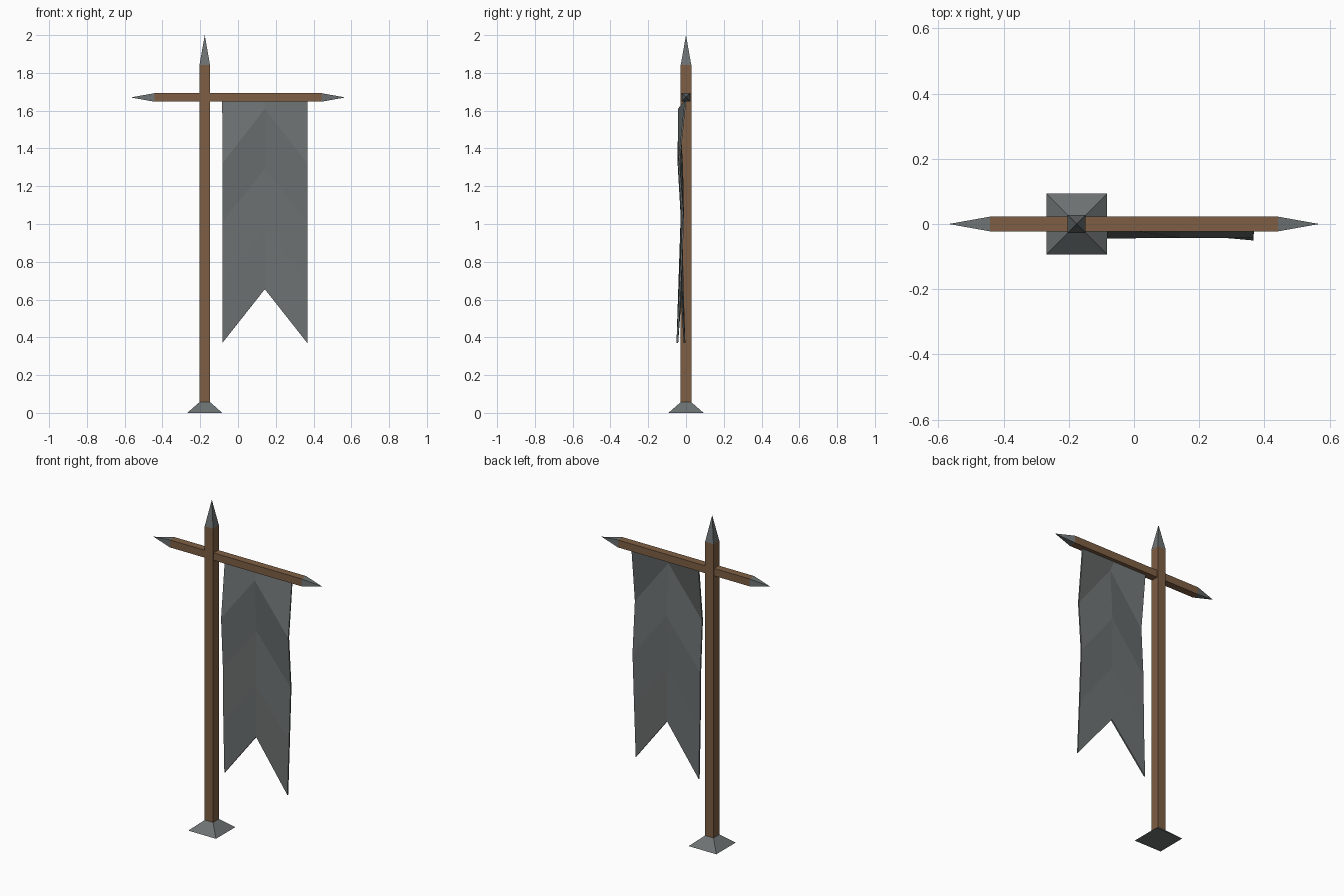
import bpy
import bmesh
from mathutils import Matrix, Vector
from math import pi

cube = bpy.data.objects.get("Cube")
if cube:
    bpy.data.objects.remove(cube, do_unlink=True)


def material(name, rgb):
    mat = bpy.data.materials.new(name)
    mat.use_nodes = True
    mat.diffuse_color = (*rgb, 1)
    bsdf = next(n for n in mat.node_tree.nodes if n.type == "BSDF_PRINCIPLED")
    bsdf.inputs["Base Color"].default_value = (*rgb, 1)
    return mat


wood = material("brown wood", (0.21, 0.113, 0.058))
iron = material("grey iron", (0.155, 0.17, 0.17))
cloth = material("grey cloth", (0.15, 0.163, 0.163))


def finish(name, bm, mat):
    mesh = bpy.data.meshes.new(name)
    bmesh.ops.recalc_face_normals(bm, faces=bm.faces)
    bm.to_mesh(mesh)
    bm.free()
    mesh.materials.append(mat)
    obj = bpy.data.objects.new(name, mesh)
    bpy.context.collection.objects.link(obj)
    return obj


def square_taper(name, start, end, half_start, half_end, mat, turn=None):
    """Four-sided bar or spike running from start to end along z, then turned."""
    bm = bmesh.new()
    rings = []
    for z, h in ((start, half_start), (end, half_end)):
        rings.append([bm.verts.new((x * h, y * h, z))
                      for x, y in ((-1, -1), (1, -1), (1, 1), (-1, 1))])
    for i in range(4):
        j = (i + 1) % 4
        bm.faces.new((rings[0][i], rings[0][j], rings[1][j], rings[1][i]))
    bm.faces.new(rings[0][::-1])
    bm.faces.new(rings[1])
    bmesh.ops.remove_doubles(bm, verts=bm.verts, dist=0.0001)
    if turn:
        bmesh.ops.transform(bm, matrix=turn, verts=bm.verts)
    return finish(name, bm, mat)


# Upright pole with flared foot and pointed finial
POLE_X, POLE_HALF = -0.176, 0.028
place = Matrix.Translation((POLE_X, 0, 0))
square_taper("base_foot", 0, 0.057, 0.093, POLE_HALF, iron, place)
square_taper("pole", 0.057, 1.842, POLE_HALF, POLE_HALF, wood, place)
square_taper("pole_tip", 1.842, 2, POLE_HALF, 0, iron, place)

# Crossbar with a spike on each end
BAR_Z, BAR_HALF, BAR_END = 1.67, 0.0225, 0.442
along_x = Matrix.Translation((0, 0, BAR_Z)) @ Matrix.Rotation(pi / 2, 4, "Y")
square_taper("crossbar", -BAR_END, BAR_END, BAR_HALF, BAR_HALF, wood, along_x)
for side, sign in (("left", 1), ("right", -1)):
    square_taper(f"crossbar_tip_{side}", sign * BAR_END, sign * 0.568,
                 BAR_HALF, 0, iron, along_x)

# Swallow-tailed banner: chevron folds, each row is (edge z, middle z, three depths)
folds = [
    (1.65, 1.65, (-0.004, -0.004, -0.004)),
    (1.32, 1.61, (-0.040, -0.038, -0.038)),
    (1.01, 1.295, (-0.022, -0.020, -0.015)),
    (0.69, 0.975, (-0.018, -0.026, -0.030)),
    (0.37, 0.655, (-0.008, -0.025, -0.046)),
]
bm = bmesh.new()
grid = [[bm.verts.new(Vector((x, y, z)))
         for x, y, z in zip((-0.083, 0.142, 0.367), depths, (edge, mid, edge))]
        for edge, mid, depths in folds]
for upper, lower in zip(grid, grid[1:]):
    for i in range(2):
        bm.faces.new((upper[i], lower[i], lower[i + 1], upper[i + 1]))
banner = finish("banner", bm, cloth)
thick = banner.modifiers.new("thickness", "SOLIDIFY")
thick.thickness = 0.009
thick.offset = 0
